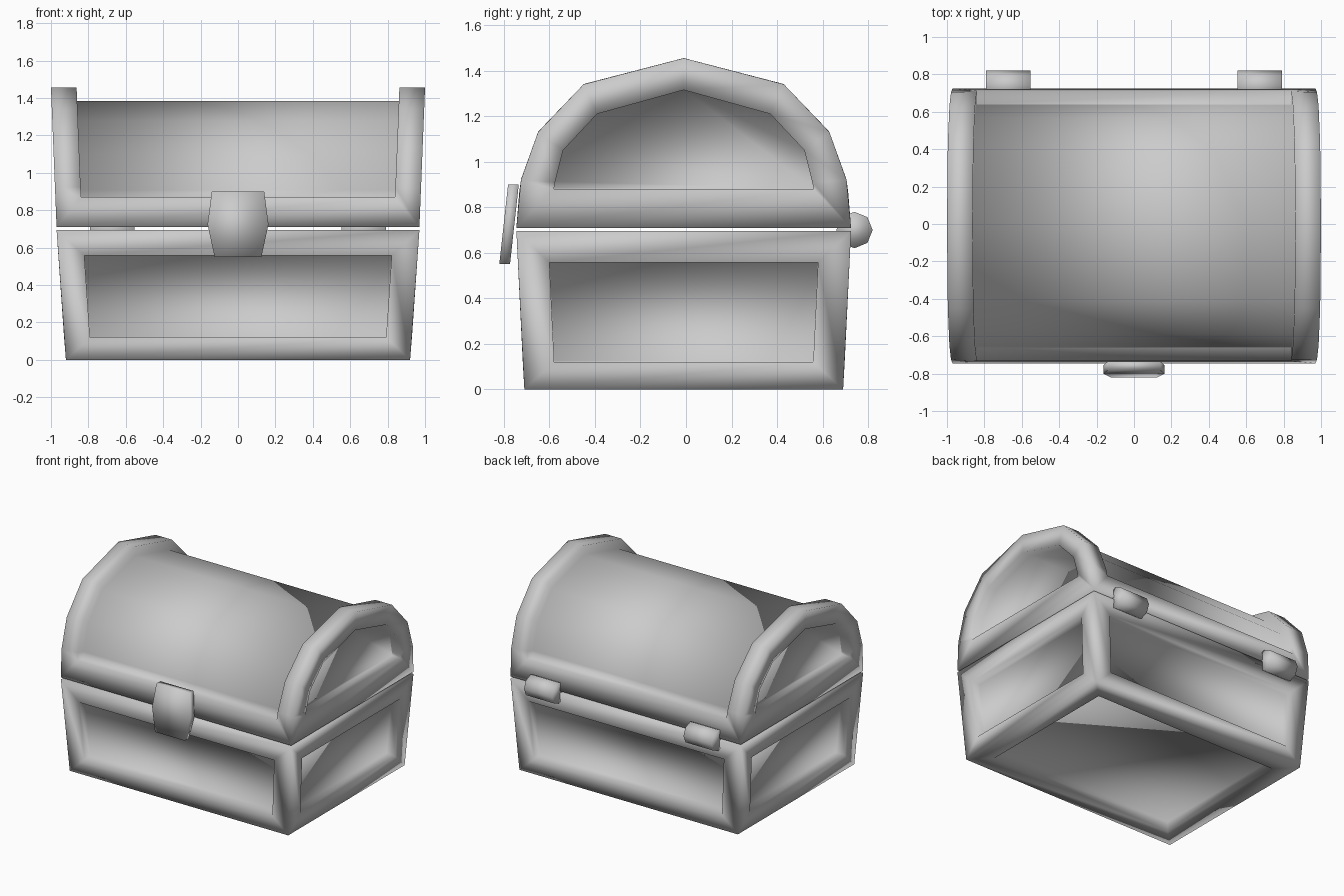
import bpy, bmesh, math
from mathutils import Vector

if "Cube" in bpy.data.objects:
    bpy.data.objects.remove(bpy.data.objects["Cube"])

CY = -0.01  # chest body centre in y
DEPTH = 0.07  # depth of the recessed panels

mat = bpy.data.materials.new("grey")
mat.diffuse_color = (0.6, 0.6, 0.6, 1)
mat.use_nodes = True
mat.node_tree.nodes["Principled BSDF"].inputs["Base Color"].default_value = mat.diffuse_color


def loft(ring_a, ring_b):
    """Closed solid between two rings; returns bmesh, side faces and caps."""
    bm = bmesh.new()
    a = [bm.verts.new(p) for p in ring_a]
    b = [bm.verts.new(p) for p in ring_b]
    n = len(a)
    sides = [bm.faces.new((a[i], a[(i + 1) % n], b[(i + 1) % n], b[i])) for i in range(n)]
    caps = [bm.faces.new(a[::-1]), bm.faces.new(b)]
    bmesh.ops.recalc_face_normals(bm, faces=bm.faces[:])
    return bm, sides, caps


def inset(bm, faces, width):
    bmesh.ops.inset_region(bm, faces=faces, thickness=width, depth=0,
                           use_boundary=True, use_even_offset=True)


def recess(bm, faces):
    """Push a group of faces straight inward, leaving walls around it."""
    inset(bm, faces, 0.0005)
    bm.normal_update()
    moves = {}
    for v in {v for f in faces for v in f.verts}:
        normals = [f.normal for f in v.link_faces if f in faces]
        n = sum(normals, Vector()).normalized()
        moves[v] = n * (-DEPTH / max(0.5, n.dot(normals[0])))
    for v, d in moves.items():
        v.co += d


def finish(bm, name):
    bmesh.ops.recalc_face_normals(bm, faces=bm.faces[:])
    for f in bm.faces:
        f.smooth = True
    me = bpy.data.meshes.new(name)
    bm.to_mesh(me)
    bm.free()
    me.materials.append(mat)
    ob = bpy.data.objects.new(name, me)
    bpy.context.collection.objects.link(ob)


# Chest base: flared box with a sunken panel on four sides and underneath
def rectangle(hx, hy, z):
    return [(sx * hx, CY + sy * hy, z) for sx, sy in ((-1, -1), (1, -1), (1, 1), (-1, 1))]


bm, sides, caps = loft(rectangle(0.92, 0.70, 0), rectangle(0.97, 0.735, 0.695))
for face in sides + caps[:1]:
    inset(bm, [face], 0.138)
    if face in sides:
        for v in face.verts:
            if v.co.z < 0.3:
                v.co.z = 0.12
    recess(bm, [face])
finish(bm, "chest_base")

# Lid: arched prism, slightly wider at the crown
half_outer = [(0.735, 0.71), (0.715, 0.92), (0.64, 1.13), (0.44, 1.34)]
half_inner = [(0.57, 0.88), (0.565, 0.91), (0.53, 1.05), (0.38, 1.21)]


def arch(half, crown):
    return [(-y, z) for y, z in half] + [(0, crown)] + half[::-1]


def lid_x(z):
    return 0.97 + 0.03 * (z - 0.71) / 0.745


outer, inner = arch(half_outer, 1.455), arch(half_inner, 1.315)
bm, sides, caps = loft(*[[(s * lid_x(z), CY + y, z) for y, z in outer] for s in (-1, 1)])

# Sunken arched panel on each end of the lid
for face in caps:
    sign = 1 if face.calc_center_median().x > 0 else -1
    order = [min(range(len(outer)),
                 key=lambda i: abs(outer[i][0] + CY - v.co.y) + abs(outer[i][1] - v.co.z))
             for v in face.verts]
    inset(bm, [face], 0.05)
    for v, i in zip(face.verts, order):
        y, z = inner[i]
        v.co = (sign * lid_x(z), CY + y, z)
    recess(bm, [face])

# Sunken barrel between the raised rims
barrel = sides[:-1]
inset(bm, barrel, 0.137)
for v in {v for f in barrel for v in f.verts}:
    if v.co.z < 0.89:
        v.co.z = 0.87
recess(bm, barrel)
finish(bm, "lid")

# Clasp: tilted six-sided plate on the front
outline = [(-0.14, 0.9), (0.14, 0.9), (0.163, 0.725), (0.125, 0.55), (-0.125, 0.55), (-0.163, 0.725)]
bm, _, _ = loft(*[[(x, y + (z - 0.55) * 0.11, z) for x, z in outline] for y in (-0.82, -0.773)])
finish(bm, "clasp")

# Hinges: two eight-sided barrels on the back
for side, name in ((-1, "hinge_left"), (1, "hinge_right")):
    rings = [[(side * x, 0.74 + 0.08 * math.cos(i * math.pi / 4), 0.70 + 0.08 * math.sin(i * math.pi / 4))
              for i in range(8)] for x in (0.553, 0.79)]
    bm, _, _ = loft(*rings)
    finish(bm, name)
